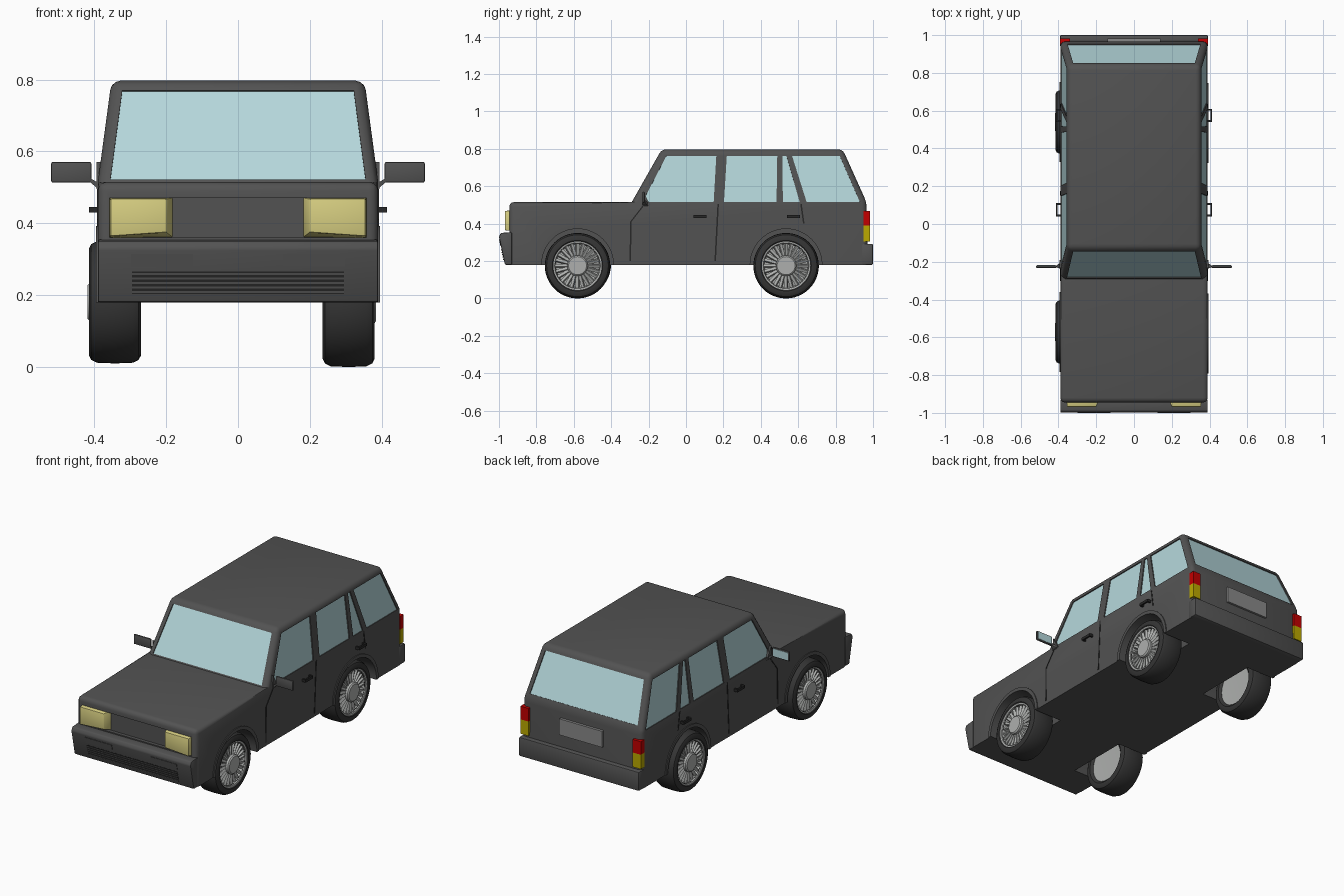
import bpy, bmesh, math
from mathutils import Vector, Matrix

if "Cube" in bpy.data.objects:
    bpy.data.objects.remove(bpy.data.objects["Cube"])


def mat(name, r, g, b, a=1.0):
    m = bpy.data.materials.new(name)
    m.diffuse_color = (r, g, b, a)
    m.use_nodes = True
    m.node_tree.nodes["Principled BSDF"].inputs["Base Color"].default_value = m.diffuse_color
    return m


BODY = mat("body_grey", 0.085, 0.085, 0.085)
TRIM = mat("dark_trim", 0.02, 0.02, 0.02)
TYRE = mat("tyre_black", 0.035, 0.035, 0.035)
GLASS = mat("pale_glass", 0.46, 0.68, 0.71, 0.85)
METAL = mat("wheel_metal", 0.42, 0.43, 0.42)
LAMP = mat("lamp_yellow", 0.68, 0.62, 0.22)
RED = mat("tail_red", 0.55, 0.0, 0.0)
AMBER = mat("tail_amber", 0.5, 0.4, 0.0)
PLATE = mat("plate_grey", 0.25, 0.25, 0.25)


def finish(name, bm, *mats, smooth=True):
    bmesh.ops.recalc_face_normals(bm, faces=bm.faces)
    me = bpy.data.meshes.new(name)
    bm.to_mesh(me)
    bm.free()
    ob = bpy.data.objects.new(name, me)
    bpy.context.collection.objects.link(ob)
    for m in mats:
        me.materials.append(m)
    if smooth:
        shade(ob)
    return ob


def shade(ob):
    bpy.ops.object.select_all(action='DESELECT')
    ob.select_set(True)
    bpy.context.view_layer.objects.active = ob
    bpy.ops.object.shade_smooth_by_angle(angle=math.radians(32))


def loft(name, a, b, *mats, bevel=0.0):
    """Solid between two matching 3D polygons."""
    bm = bmesh.new()
    va, vb = [bm.verts.new(p) for p in a], [bm.verts.new(p) for p in b]
    bm.faces.new(va)
    bm.faces.new(vb[::-1])
    n = len(va)
    for i in range(n):
        j = (i + 1) % n
        bm.faces.new((va[i], vb[i], vb[j], va[j]))
    if bevel:
        bmesh.ops.bevel(bm, geom=bm.edges[:], offset=bevel, segments=2, profile=0.5, affect='EDGES')
    return finish(name, bm, *mats)


def prism(name, pts, x0, x1, m, bevel=0.0):
    return loft(name, [(x0, y, z) for y, z in pts], [(x1, y, z) for y, z in pts], m, bevel=bevel)


def box(name, x0, x1, y0, y1, z0, z1, m, bevel=0.0):
    return prism(name, [(y0, z0), (y1, z0), (y1, z1), (y0, z1)], x0, x1, m, bevel)


def cut(ob, cutter):
    mod = ob.modifiers.new("cut", 'BOOLEAN')
    mod.operation, mod.solver, mod.object = 'DIFFERENCE', 'EXACT', cutter
    bpy.context.view_layer.objects.active = ob
    bpy.ops.object.modifier_apply(modifier=mod.name)
    bpy.data.objects.remove(cutter)


# body shell: lower hull with a tapered cabin on top, rounded edges
bm = bmesh.new()
low = [(-.945, .18), (-.945, .515), (-.29, .515), (.965, .515), (.975, .18)]
roof = [(-.13, .797), (.838, .797)]
L, R = ([bm.verts.new((s * .39, y, z)) for y, z in low] for s in (-1, 1))
TL, TR = ([bm.verts.new((s * .352, y, z)) for y, z in roof] for s in (-1, 1))
bm.faces.new(L)
bm.faces.new(R)
for i, j in ((0, 1), (1, 2), (3, 4), (4, 0)):
    bm.faces.new((L[i], L[j], R[j], R[i]))
bm.faces.new((L[2], TL[0], TR[0], R[2]))
bm.faces.new((TL[0], TL[1], TR[1], TR[0]))
bm.faces.new((TL[1], L[3], R[3], TR[1]))
for S, T in ((L, TL), (R, TR)):
    bm.faces.new((S[2], S[3], T[1], T[0]))
bmesh.ops.recalc_face_normals(bm, faces=bm.faces)
edges = [e for e in bm.edges if e.calc_face_angle_signed() > .25
         and not all(v.co.z < .2 for v in e.verts)]
bmesh.ops.bevel(bm, geom=edges, offset=.025, segments=3, profile=.5, affect='EDGES')
body = finish("body", bm, BODY, smooth=False)

# hollow cabin and grille recess
cut(body, loft("cabin_cutter",
               [(x, y, .42) for x, y in ((-.365, -.31), (.365, -.31), (.365, .93), (-.365, .93))],
               [(x, y, .765) for x, y in ((-.33, -.115), (.33, -.115), (.33, .815), (-.33, .815))]))
cut(body, box("grille_cutter", -.358, .358, -1.1, -.925, .36, .47, None))

# wheel arches and their raised lips
WHEELS = ((1, -.58), (1, .535), (-1, -.572), (-1, .54))
for s, y in WHEELS:
    ring = lambda r, n=24: [(y + r * math.cos(math.pi * i / n), .18 + r * math.sin(math.pi * i / n))
                            for i in range(n + 1)]
    well = [(y + .192, .1)] + ring(.192) + [(y - .192, .1)]
    cut(body, prism("arch_cutter", well, s * .21, s * .5, None))
    prism("arch_lip", ring(.192) + ring(.212)[::-1], s * .38, s * .395, BODY)


def window(name, pts):
    """Cut an opening and set a dark-framed pane into it."""
    pts = [Vector(p) for p in pts]
    n = (pts[1] - pts[0]).cross(pts[2] - pts[0]).normalized()
    if n.dot(pts[0] - Vector((0, .3, .6))) < 0:
        n = -n
    cut(body, loft("window_cutter", [p + n * .05 for p in pts], [p - n * .06 for p in pts]))
    b = bmesh.new()
    f = b.faces.new([b.verts.new(p - n * .006) for p in pts])
    bmesh.ops.recalc_face_normals(b, faces=[f])
    rim = bmesh.ops.inset_region(b, faces=[f], thickness=.008, use_even_offset=True)['faces']
    for r in rim:
        r.material_index = 1
    if f.normal.dot(n) < 0:
        bmesh.ops.reverse_faces(b, faces=b.faces[:])
    me = bpy.data.meshes.new(name)
    b.to_mesh(me)
    b.free()
    me.materials.append(GLASS)
    me.materials.append(TRIM)
    bpy.context.collection.objects.link(bpy.data.objects.new(name, me))


k = lambda z: (z - .515) / .282
SIDE = {
    "front_side_window": [(-.215, .55), (-.105, .762), (.162, .762), (.148, .515), (-.205, .515)],
    "middle_side_window": [(.203, .515), (.218, .762), (.488, .762), (.484, .515)],
    "quarter_window": [(.515, .762), (.537, .762), (.608, .515), (.518, .515)],
    "rear_side_window": [(.567, .762), (.822, .762), (.93, .515), (.645, .515)],
}
for s in (1, -1):
    for name, pts in SIDE.items():
        window(name, [(s * (.39 - .038 * k(z)), y, z) for y, z in pts])
window("windshield", [(x, -.29 + .16 * k(z), z) for x, z in
                      ((-.355, .522), (.355, .522), (.322, .77), (-.322, .77))])
window("rear_window", [(x, .965 - .127 * k(z), z) for x, z in
                       ((-.352, .54), (.352, .54), (.322, .765), (-.322, .765))])
shade(body)

# bumpers
prism("front_bumper", [(-1, .33), (-.99, .35), (-.93, .355), (-.93, .18), (-.968, .18)],
      -.39, .39, BODY, .006)
box("rear_bumper", -.392, .392, .94, 1.0, .18, .292, BODY, .007)


def bumper_plate(name, x0, x1, z0, z1, m, t=.003):
    f = lambda z: -1 + (.33 - z) / .15 * .032
    prism(name, [(f(z0) - t, z0), (f(z1) - t, z1), (f(z1) + .004, z1), (f(z0) + .004, z0)], x0, x1, m)


# bumper intake with slats
bumper_plate("intake", -.295, .295, .203, .266, TRIM, .001)
for i in range(5):
    z = .206 + i * .0125
    bumper_plate("intake_slat", -.295, .295, z, z + .006, BODY, .004)

for s in (1, -1):
    bumper_plate("bumper_panel", s * .125, s * .298, .28, .315, BODY)
    # headlights with slanted inner side
    loft("headlight",
         [(s * x, -.968, z) for x, z in ((.355, .364), (.355, .468), (.2, .468), (.2, .375))],
         [(s * x, -.92, z) for x, z in ((.358, .36), (.358, .472), (.18, .472), (.18, .36))], LAMP, bevel=.004)
    # tail lights
    box("tail_light_red", s * .34, s * .393, .95, .983, .39, .467, RED)
    box("tail_light_amber", s * .34, s * .393, .95, .983, .305, .39, AMBER)
    # door mirrors on short arms
    box("mirror", s * .408, s * .52, -.232, -.22, .513, .571, BODY, .005)
    box("mirror_glass", s * .415, s * .513, -.222, -.218, .52, .564, GLASS)
    loft("mirror_arm", [(s * .385, y, z) for y, z in ((-.235, .49), (-.2, .49), (-.2, .51), (-.235, .51))],
         [(s * .413, y, z) for y, z in ((-.23, .517), (-.222, .517), (-.222, .527), (-.23, .527))], BODY)
    prism("mirror_base", [(-.237, .495), (-.19, .5), (-.232, .57)], s * .37, s * .394, BODY)
    # door handles: bar on two posts
    for y in (.04, .54):
        box("door_handle", s * .405, s * .414, y, y + .07, .43, .446, TRIM)
        for p in (y, y + .06):
            box("handle_post", s * .385, s * .408, p, p + .01, .43, .446, TRIM)
    # door seams
    for a, b in (((-.225, .5), (-.295, .41)), ((-.295, .41), (-.298, .2)),
                 ((.172, .505), (.156, .2)), ((.615, .505), (.63, .4))):
        prism("door_seam", [(a[0] - .004, a[1]), (a[0] + .004, a[1]), (b[0] + .004, b[1]),
                            (b[0] - .004, b[1])], s * .38, s * .392, TRIM)

box("number_plate", -.14, .14, .96, .982, .365, .46, PLATE)


def lathe(name, prof, m, mw, closed=False, seg=48):
    bm = bmesh.new()
    rings = [[bm.verts.new((x, r * math.cos(2 * math.pi * i / seg), r * math.sin(2 * math.pi * i / seg)))
              for i in range(seg)] for x, r in prof]
    pairs = list(zip(rings, rings[1:])) + ([(rings[-1], rings[0])] if closed else [])
    for a, b in pairs:
        for i in range(seg):
            j = (i + 1) % seg
            bm.faces.new((a[i], a[j], b[j], b[i]))
    bmesh.ops.remove_doubles(bm, verts=bm.verts, dist=1e-5)
    finish(name, bm, m).matrix_world = mw


# wheels: tyre, dished rim, hub and fan-like spokes
for s, y in WHEELS:
    r = .175 if s > 0 else .171
    mw = (Matrix.Translation((.308 if s > 0 else -.3425, y, .175 if s > 0 else .181))
          @ Matrix.Rotation(0 if s > 0 else math.pi, 4, 'Z') @ Matrix.Diagonal((1, r / .175, r / .175, 1)))
    lathe("tyre", [(-.06, .12), (-.0725, .135), (-.0725, .152), (-.066, .165), (-.05, .173), (0, .175),
                   (.05, .173), (.066, .165), (.0725, .152), (.0725, .135), (.06, .12)], TYRE, mw, True)
    lathe("rim", [(-.055, 0), (-.06, .125), (.068, .13), (.066, .122), (.035, .115), (.03, 0)], METAL, mw)
    lathe("hub", [(.02, .055), (.07, .055), (.076, .048), (.076, 0)], METAL, mw)
    bm = bmesh.new()
    for i in range(24):
        bmesh.ops.create_cube(bm, size=1, matrix=Matrix.Rotation(i * math.pi / 12, 4, 'X')
                              @ Matrix.Translation((.05, 0, .086)) @ Matrix.Rotation(.5, 4, 'Z')
                              @ Matrix.Diagonal((.012, .016, .075, 1)))
    finish("spokes", bm, METAL, smooth=False).matrix_world = mw
